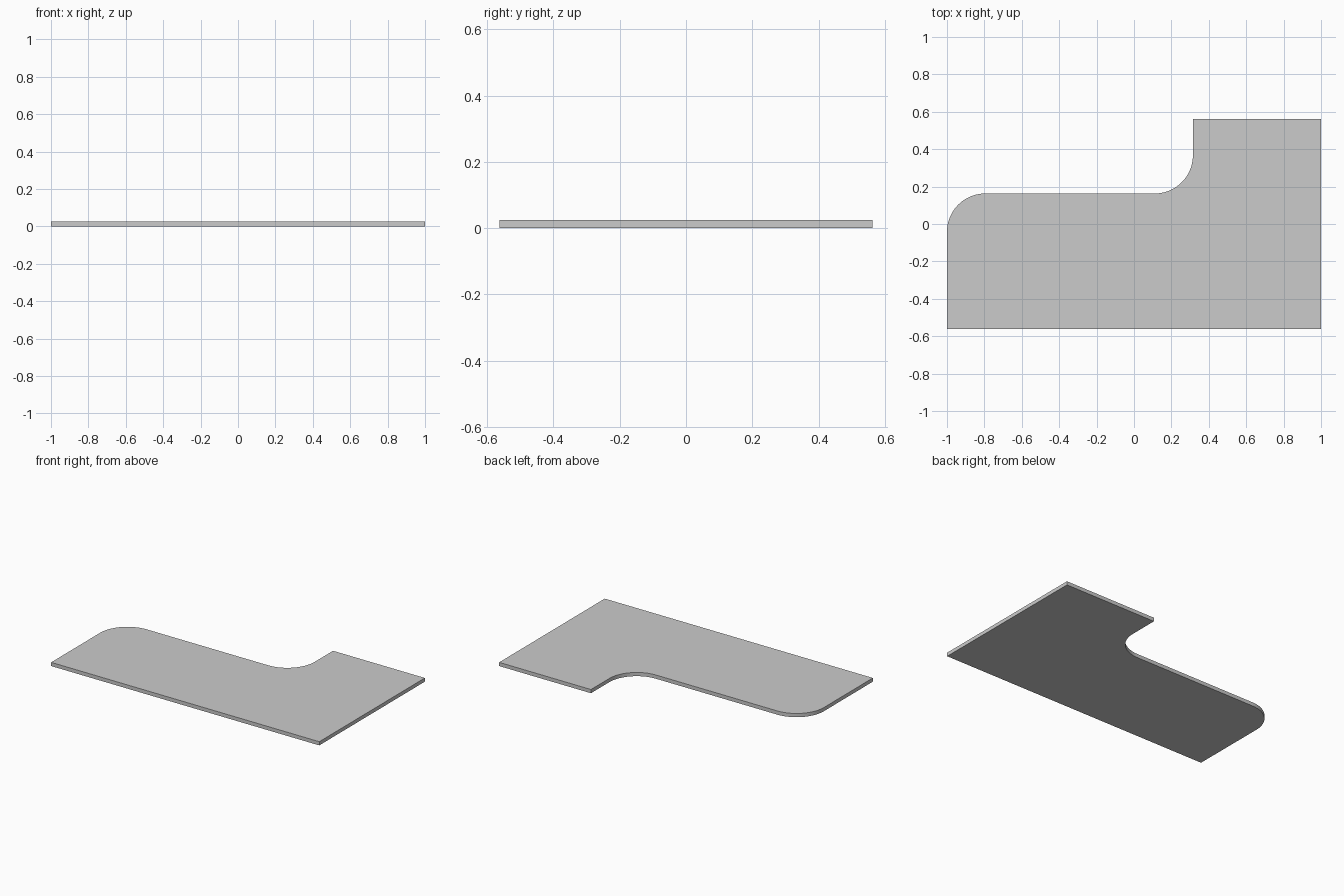
import bpy, bmesh
from math import cos, sin, radians

if "Cube" in bpy.data.objects:
    bpy.data.objects.remove(bpy.data.objects["Cube"])

HALF_Y, STEP_X, STEP_Y, R, THICK = 0.5625, 0.315, 0.163, 0.205, 0.025
SEGS = 24


def arc(cx, cy, start, end):
    """Points along a corner arc of radius R, angles in degrees."""
    angles = [radians(start + (end - start) * i / SEGS) for i in range(SEGS + 1)]
    return [(cx + R * cos(a), cy + R * sin(a)) for a in angles]


# Counter-clockwise outline: square corners, inner fillet, rounded outer corner
outline = [(-1, -HALF_Y), (1, -HALF_Y), (1, HALF_Y), (STEP_X, HALF_Y)]
outline += arc(STEP_X - R, STEP_Y + R, 0, -90)
outline += arc(-1 + R, STEP_Y - R, 90, 180)

# Extrude the outline into a thin slab
bm = bmesh.new()
base = bm.faces.new([bm.verts.new((x, y, 0)) for x, y in outline])
result = bmesh.ops.extrude_face_region(bm, geom=[base], use_keep_orig=True)
top_verts = [g for g in result["geom"] if isinstance(g, bmesh.types.BMVert)]
bmesh.ops.translate(bm, verts=top_verts, vec=(0, 0, THICK))
bmesh.ops.recalc_face_normals(bm, faces=bm.faces)
mesh = bpy.data.meshes.new("corner_desktop")
bm.to_mesh(mesh)
bm.free()

desktop = bpy.data.objects.new("corner_desktop", mesh)
bpy.context.collection.objects.link(desktop)

# Smooth the curved edge, keep the flat faces crisp
bpy.context.view_layer.objects.active = desktop
desktop.select_set(True)
bpy.ops.object.shade_smooth_by_angle(angle=radians(30))
